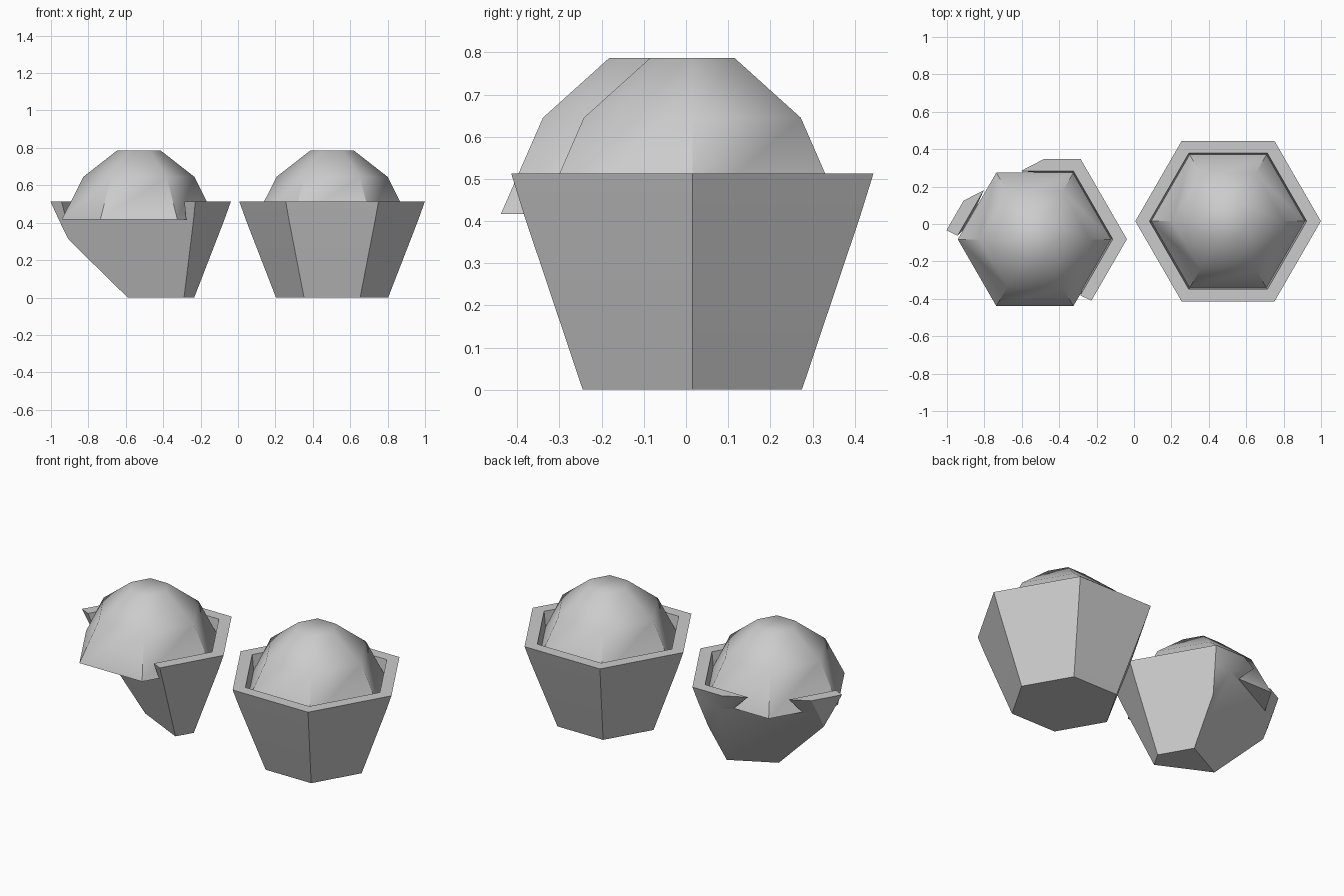
import bpy, bmesh, math
from mathutils import Vector

cube = bpy.data.objects.get("Cube")
if cube:
    bpy.data.objects.remove(cube)

GREY = (0.6, 0.6, 0.6, 1)
mat = bpy.data.materials.new("plain grey")
mat.use_nodes = True
mat.diffuse_color = GREY
mat.node_tree.nodes["Principled BSDF"].inputs["Base Color"].default_value = GREY

# (radius, height) profiles, from the underside upwards
POT = [(0.3, 0), (0.459, 0.41), (0.496, 0.513), (0.42, 0.513), (0.41, 0.416)]
DOME = [(0.412, 0.417), (0.297, 0.645), (0.115, 0.787)]


def hex_solid(name, profile, centre, smooth_angle, cuts=()):
    """Six-sided turned solid, optionally sliced by (point, outward normal) planes."""
    bm = bmesh.new()
    rings = []
    for r, z in profile:
        rings.append([bm.verts.new((centre[0] + r * math.cos(i * math.pi / 3),
                                    centre[1] + r * math.sin(i * math.pi / 3), z))
                      for i in range(6)])
    for low, high in zip(rings, rings[1:]):
        for i in range(6):
            j = (i + 1) % 6
            bm.faces.new((low[i], low[j], high[j], high[i]))
    bm.faces.new(rings[0][::-1])
    bm.faces.new(rings[-1])
    for point, normal in cuts:
        res = bmesh.ops.bisect_plane(
            bm, geom=bm.verts[:] + bm.edges[:] + bm.faces[:],
            plane_co=point, plane_no=Vector(normal).normalized(), clear_outer=True)
        rim = [g for g in res["geom_cut"] if isinstance(g, bmesh.types.BMEdge)]
        bmesh.ops.edgenet_fill(bm, edges=rim)
    bmesh.ops.recalc_face_normals(bm, faces=bm.faces)
    mesh = bpy.data.meshes.new(name)
    bm.to_mesh(mesh)
    bm.free()
    mesh.materials.append(mat)
    obj = bpy.data.objects.new(name, mesh)
    bpy.context.collection.objects.link(obj)
    bpy.ops.object.select_all(action='DESELECT')
    obj.select_set(True)
    bpy.context.view_layer.objects.active = obj
    bpy.ops.object.shade_smooth_by_angle(angle=math.radians(smooth_angle))
    return obj


# Whole pot with its domed filling
whole = (0.503, 0.015)
hex_solid("left_pot", POT, whole, 30)
hex_solid("left_dome", DOME, whole, 50)

# Broken pot: two slanted slices meet in a ridge, the dome pokes through
broken = (-0.534, -0.081)
slices = [((-0.59, -0.029, 0), (-0.192, -0.395, -0.158)),
          ((-0.59, -0.029, 0), (-0.113, 0.218, -0.136))]
hex_solid("right_broken_pot", POT, broken, 30, slices)
hex_solid("right_dome", DOME, (-0.53, -0.082), 50)
